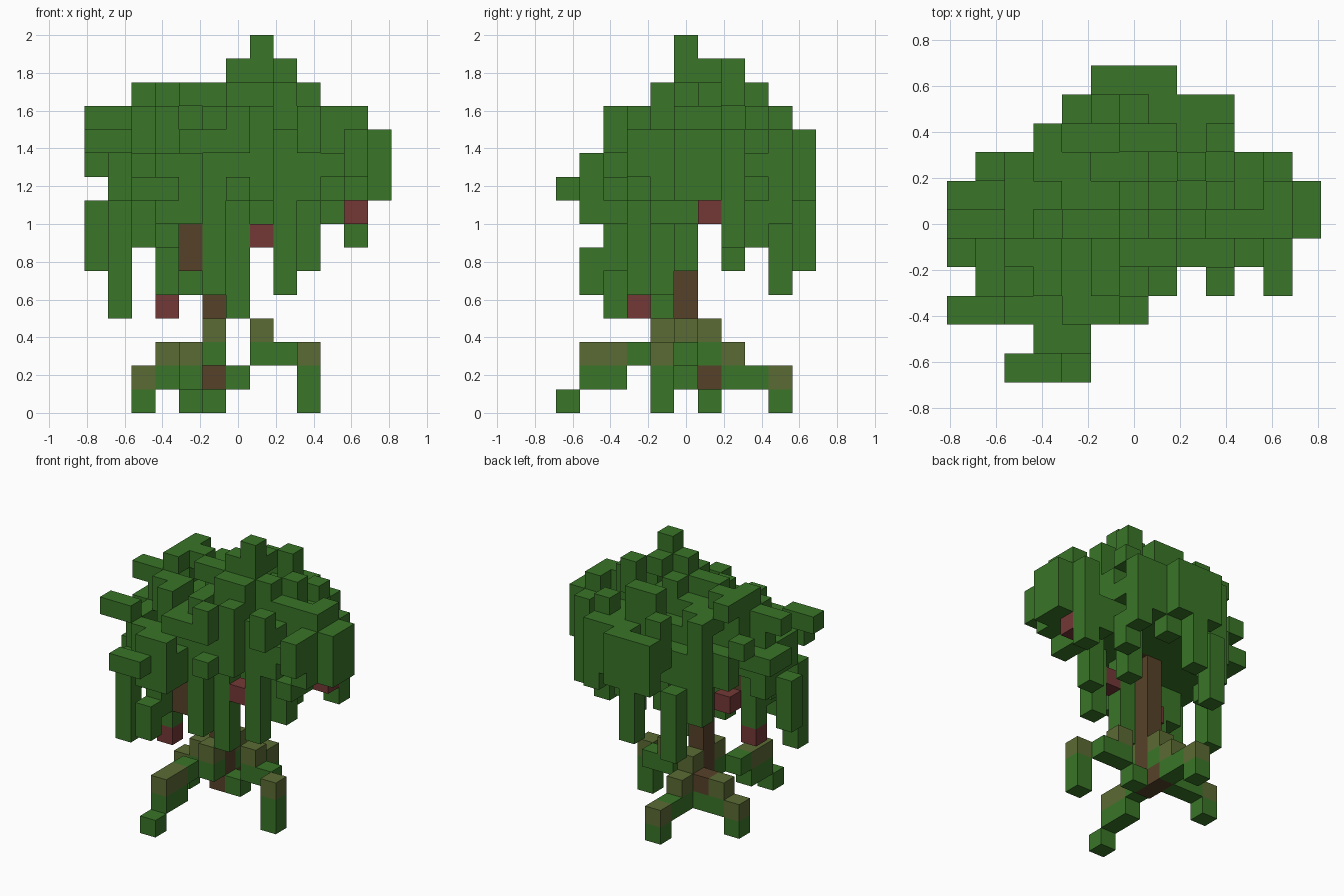
import bpy
import bmesh
import random
from mathutils import Vector

old = bpy.data.objects.get("Cube")
if old:
    bpy.data.objects.remove(old, do_unlink=True)

CELL = 0.125
ORIGIN = Vector((-6.5, -5.5, 0)) * CELL


def make_material(name, red, green, blue):
    material = bpy.data.materials.new(name)
    colour = (red, green, blue, 1)
    material.diffuse_color = colour
    material.use_nodes = True
    material.node_tree.nodes["Principled BSDF"].inputs["Base Color"].default_value = colour
    return material


LEAF, MOSS, BARK, FRUIT = range(4)
materials = [
    make_material("leaf green", .041, .178, .021),
    make_material("moss olive", .105, .145, .034),
    make_material("bark brown", .093, .054, .022),
    make_material("fruit red", .172, .04, .037),
]

# Each part maps occupied cells to a colour
parts = {}
occupied = set()


def add_cell(part, cell, colour):
    if cell not in occupied:
        occupied.add(cell)
        parts.setdefault(part, {})[cell] = colour


def add_box(part, colour, xs, ys, zs):
    """Fill a block of cells; each span is one index or a (first, last) pair."""
    spans = [s if isinstance(s, tuple) else (s, s) for s in (xs, ys, zs)]
    ranges = [range(a, b + 1) for a, b in spans]
    for x in ranges[0]:
        for y in ranges[1]:
            for z in ranges[2]:
                add_cell(part, (x, y, z), colour)


# Trunk and short side branches
add_box("trunk", BARK, 5, 5, (1, 9))
add_box("trunk", BARK, 5, 6, 1)
add_box("branch", BARK, 4, 3, (6, 7))
add_box("branch", BARK, 6, 5, 9)

# Front root
add_box("front_root", LEAF, 4, 0, 0)
add_box("front_root", LEAF, 4, (1, 2), 1)
add_box("front_root", MOSS, 4, (1, 2), 2)
add_box("front_root", LEAF, 4, 3, 2)
add_box("front_root", LEAF, 5, 4, 2)
add_box("front_root", MOSS, 5, 4, 3)

# Left root
add_box("left_root", LEAF, 9, 4, (0, 1))
add_box("left_root", MOSS, 9, 4, 2)
add_box("left_root", LEAF, (7, 8), 5, 2)
add_box("left_root", MOSS, 7, 5, 3)
add_box("left_root", LEAF, 6, 5, 1)

# Right root
add_box("right_root", LEAF, 2, 6, 0)
add_box("right_root", MOSS, 2, 6, 1)
add_box("right_root", LEAF, (3, 4), 6, 1)
add_box("right_root", MOSS, 3, 6, 2)
add_box("right_root", BARK, 4, 6, 2)

# Back root
add_box("back_root", LEAF, 5, 9, 0)
add_box("back_root", MOSS, 5, 9, 1)
add_box("back_root", LEAF, 5, (7, 8), 1)
add_box("back_root", MOSS, 5, 7, 2)
add_box("back_root", LEAF, 5, 6, 2)
add_box("back_root", MOSS, 5, 6, 3)

# Hanging fruit
for x, y, z in ((3, 3, 4), (7, 4, 7), (11, 6, 8), (4, 4, 6)):
    add_box("fruit", FRUIT, x, y, z)

# Hanging leaf strands: column and lowest cell, all reaching up into the crown
strands = [
    (0, 4, 6), (1, 2, 4), (2, 3, 7), (3, 3, 5), (5, 3, 5), (6, 4, 4), (3, 8, 7),
    (8, 4, 5), (9, 5, 6), (8, 7, 6), (9, 8, 7), (4, 9, 5), (6, 10, 6), (11, 7, 7),
]
for x, y, bottom in strands:
    add_box("hanging_leaves", LEAF, x, y, (bottom, 8))
add_box("hanging_leaves", LEAF, 3, 1, (5, 6))
add_box("hanging_leaves", LEAF, 3, 2, (6, 8))

# Leaf tufts that stick out of the crown
tufts = [
    (7, 5, (14, 15)), (6, 5, 14), (8, 7, 14), (7, 6, 14),
    (2, (5, 7), 13), ((6, 7), 4, 13), ((6, 7), 8, 13), ((0, 1), 5, 12),
    ((0, 1), 2, 11), ((2, 3), 0, 9), ((3, 4), 1, (8, 10)), (11, (5, 6), 12),
    (12, (5, 6), (9, 11)), (11, 3, (10, 11)), (9, 3, (11, 12)), (9, 4, 11),
    (6, 2, (11, 12)), (9, 8, 12), ((5, 7), 10, (9, 11)),
    ((8, 9), 9, (9, 11)), (11, (4, 7), (9, 11)), (0, 5, 10), (1, 7, 11), (1, 5, 9),
]
for xs, ys, zs in tufts:
    add_box("leaf_tufts", LEAF, xs, ys, zs)

# Crown: stepped dome within a plan outline, hollow at its lowest layer
outline = [(2, 3), (3, 4), (0, 6), (1, 7), (0, 11), (0, 12),
           (0, 12), (1, 11), (3, 9), (5, 9), (5, 7)]
layers = {8: (0, 10, 1, 10), 9: (1, 12, 1, 10), 10: (0, 12, 1, 10),
          11: (0, 12, 2, 10), 12: (0, 11, 3, 9), 13: (2, 9, 5, 8)}
shell = []
for z, (left, right, front, back) in layers.items():
    for y in range(front, back + 1):
        for x in range(max(left, outline[y][0]), min(right, outline[y][1]) + 1):
            plan = ((x - 6) / 6.2) ** 2 + ((y - 5.3) / 4.8) ** 2
            dome = plan + ((z - 9.5) / 4.2) ** 2
            skirt = plan > .4 and (x > 3 or y < 6)
            cell = (x, y, z)
            if dome <= 1 and (z > 8 or skirt) and cell not in occupied:
                add_cell("crown", cell, LEAF)
                if dome > .42:
                    shell.append(cell)


def has_row_mates(cell):
    """True if each of the three rows through the cell holds another cell."""
    for axis in range(3):
        a, b = (axis + 1) % 3, (axis + 2) % 3
        if not any(c != cell and c[a] == cell[a] and c[b] == cell[b] for c in occupied):
            return False
    return True


# Ragged foliage: pits in the outer shell that keep the outline
rng = random.Random(4)
rng.shuffle(shell)
for cell in shell[:int(len(shell) * .48)]:
    if has_row_mates(cell):
        occupied.remove(cell)
        del parts["crown"][cell]


def build_part(name, cells):
    """Make the outer faces of the cells and merge flat areas."""
    bm = bmesh.new()
    for cell, colour in cells.items():
        for axis in range(3):
            for sign in (-1, 1):
                side = [0, 0, 0]
                side[axis] = sign
                if tuple(c + s for c, s in zip(cell, side)) in occupied:
                    continue
                u, v = Vector(), Vector()
                u[(axis + 1) % 3] = v[(axis + 2) % 3] = 1
                base = Vector(cell)
                if sign > 0:
                    base[axis] += 1
                else:
                    u, v = v, u
                ring = (base, base + u, base + u + v, base + v)
                face = bm.faces.new([bm.verts.new(ORIGIN + p * CELL) for p in ring])
                face.material_index = colour
    bmesh.ops.remove_doubles(bm, verts=bm.verts, dist=.001)
    bmesh.ops.dissolve_limit(bm, angle_limit=.01, verts=bm.verts, edges=bm.edges,
                             delimit={'MATERIAL'})
    mesh = bpy.data.meshes.new(name)
    bm.to_mesh(mesh)
    bm.free()
    for material in materials:
        mesh.materials.append(material)
    bpy.context.collection.objects.link(bpy.data.objects.new(name, mesh))


for part_name, part_cells in parts.items():
    build_part(part_name, part_cells)
